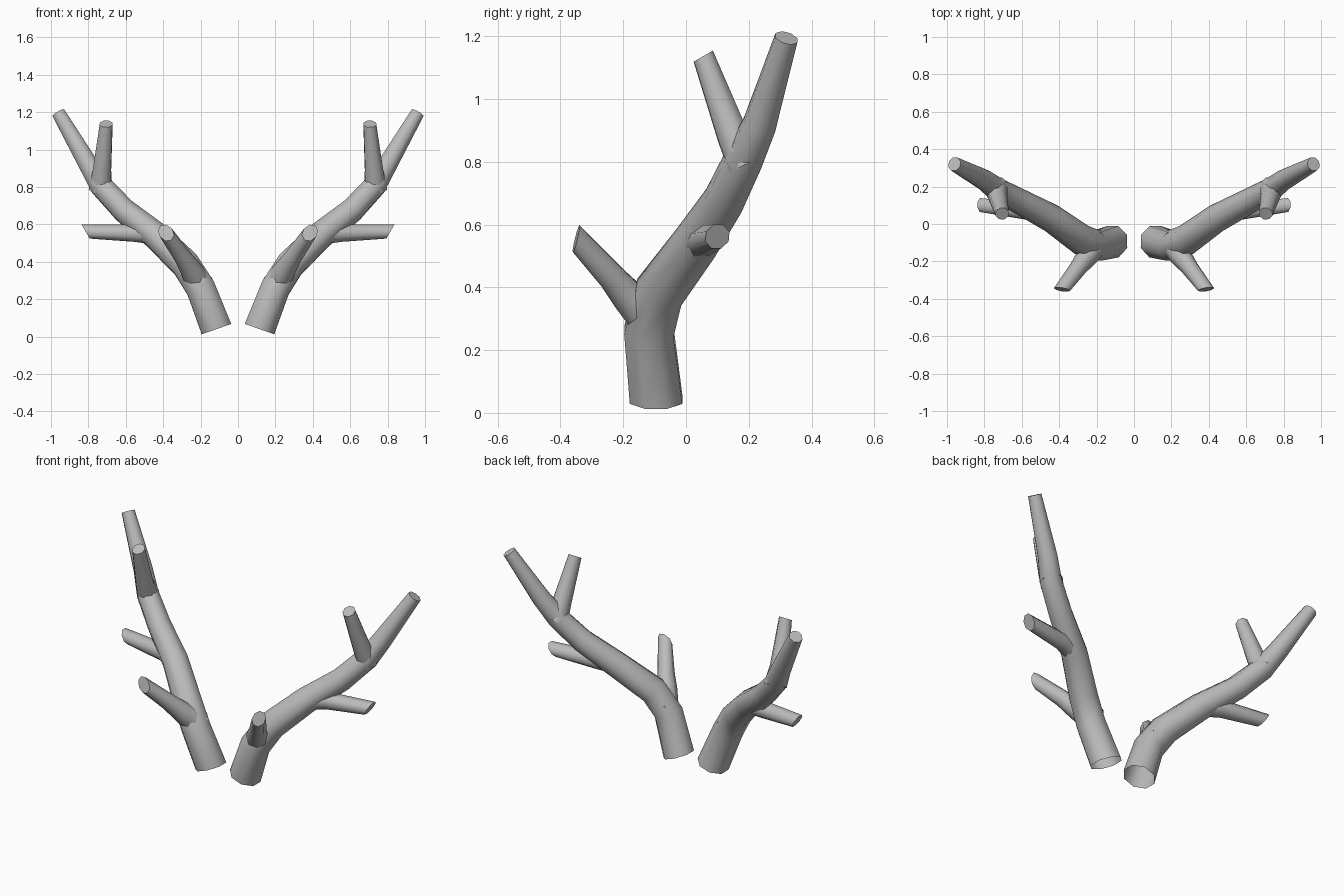
import bpy, bmesh, math
from mathutils import Vector

cube = bpy.data.objects.get("Cube")
if cube:
    bpy.data.objects.remove(cube, do_unlink=True)

SIDES = 8

horn = bpy.data.materials.new("grey_horn")
horn.use_nodes = True
horn.diffuse_color = (0.5, 0.5, 0.5, 1)
horn.node_tree.nodes["Principled BSDF"].inputs["Base Color"].default_value = (0.5, 0.5, 0.5, 1)


def tube(name, path, start_normal=None, end_normal=None):
    """Skin rings of (x, y, z, radius) with a tapered tube, open at its root,
    capped at its tip and mirrored to the other side."""
    points = [Vector(p[:3]) for p in path]
    last = len(points) - 1
    bm = bmesh.new()
    rings = []
    side = None
    for i, p in enumerate(points):
        before = (p - points[max(i - 1, 0)]).normalized()
        after = (points[min(i + 1, last)] - p).normalized()
        axis = (before + after).normalized()
        # Carry one side vector along the path so the tube does not twist
        if side is None:
            side = axis.orthogonal()
        side = (side - axis * side.dot(axis)).normalized()
        up = axis.cross(side)
        cut = {0: start_normal, last: end_normal}.get(i)
        ring = []
        for k in range(SIDES):
            a = math.tau * (k + 0.5) / SIDES
            off = (side * math.cos(a) + up * math.sin(a)) * path[i][3]
            if cut:  # slanted end cut
                n = Vector(cut)
                off -= axis * (off.dot(n) / axis.dot(n))
            ring.append(bm.verts.new(p + off))
        rings.append(ring)
    for lower, upper in zip(rings, rings[1:]):
        for k in range(SIDES):
            j = (k + 1) % SIDES
            bm.faces.new((lower[k], lower[j], upper[j], upper[k]))
    bm.faces.new(rings[-1])
    mesh = bpy.data.meshes.new(name)
    bm.to_mesh(mesh)
    bm.free()
    mesh.materials.append(horn)
    obj = bpy.data.objects.new(name, mesh)
    bpy.context.collection.objects.link(obj)
    mirror = obj.modifiers.new("other_side", "MIRROR")
    mirror.use_mirror_merge = False
    bpy.ops.object.select_all(action="DESELECT")
    obj.select_set(True)
    bpy.context.view_layer.objects.active = obj
    bpy.ops.object.shade_smooth_by_angle(angle=math.radians(50))
    return obj


# Main curved beam
tube("antler_beam", [
    (0.115, -0.095, 0.04, 0.09), (0.2, -0.118, 0.26, 0.085),
    (0.28, -0.085, 0.385, 0.083), (0.44, 0.03, 0.54, 0.076),
    (0.61, 0.12, 0.675, 0.068), (0.735, 0.185, 0.81, 0.064),
    (0.8, 0.235, 0.92, 0.056), (0.96, 0.32, 1.195, 0.039),
], start_normal=(0.33, 0, 0.94))

# Tine pointing forward near the root
tube("front_tine", [
    (0.2, -0.09, 0.27, 0.075), (0.255, -0.18, 0.365, 0.058),
    (0.298, -0.235, 0.43, 0.047), (0.385, -0.35, 0.555, 0.039),
], end_normal=(0.1, -0.97, 0.22))

# Tine pointing outward at mid height
tube("outer_tine", [
    (0.43, 0.025, 0.545, 0.06), (0.55, 0.065, 0.552, 0.049),
    (0.815, 0.1, 0.562, 0.04),
], end_normal=(0.86, 0, -0.5))

# Tine rising from the upper bend
tube("upper_tine", [
    (0.735, 0.195, 0.79, 0.066), (0.728, 0.148, 0.885, 0.053),
    (0.705, 0.055, 1.137, 0.037),
], end_normal=(0, -0.5, 0.86))
